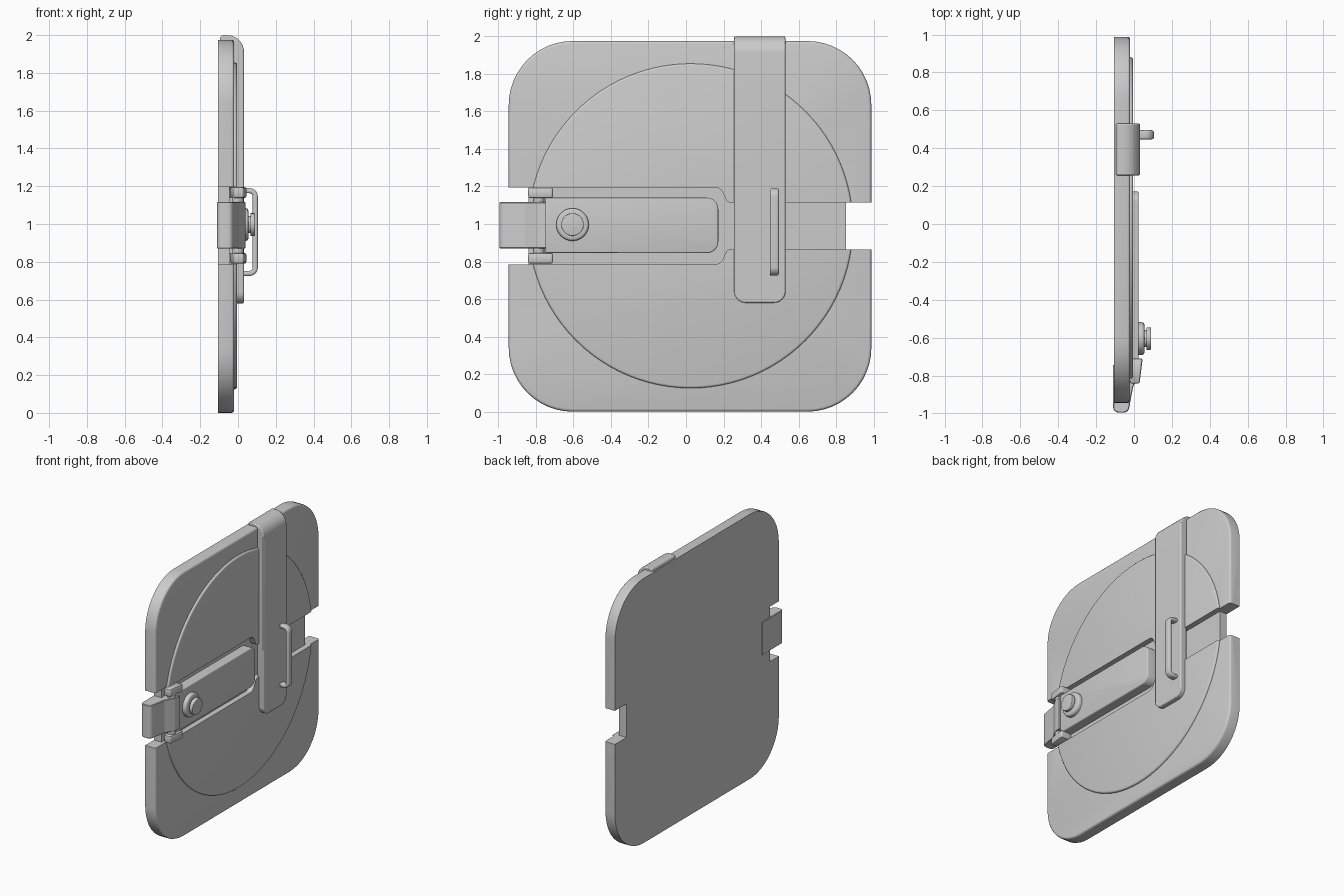
import bpy, bmesh, math
from mathutils import Vector

if "Cube" in bpy.data.objects:
    bpy.data.objects.remove(bpy.data.objects["Cube"])


def rounded(points, n=8):
    """Outline from (u, v, radius) corners."""
    out = []
    for i, (u, v, r) in enumerate(points):
        p = Vector((u, v))
        if r == 0:
            out.append(p)
            continue
        a = (Vector(points[i - 1][:2]) - p).normalized()
        b = (Vector(points[(i + 1) % len(points)][:2]) - p).normalized()
        half = a.angle(b) / 2
        c = p + (a + b).normalized() * (r / math.sin(half))
        s = p + a * (r / math.tan(half)) - c
        e = p + b * (r / math.tan(half)) - c
        turn = math.atan2(s.x * e.y - s.y * e.x, s.dot(e))
        for k in range(n + 1):
            t = turn * k / n
            out.append(c + Vector((s.x * math.cos(t) - s.y * math.sin(t),
                                   s.x * math.sin(t) + s.y * math.cos(t))))
    return out


def rect(u0, u1, v0, v1, r=0, n=8):
    return rounded([(u0, v0, r), (u1, v0, r), (u1, v1, r), (u0, v1, r)], n)


def circle(u, v, r, n=48):
    return [Vector((u + r * math.cos(2 * math.pi * k / n),
                    v + r * math.sin(2 * math.pi * k / n))) for k in range(n)]


def prism(name, outline, lo, hi, axis='x', bevel=0, both=False, segs=3):
    """Extrude an outline along an axis, optionally rounding its cap rims."""
    place = {'x': lambda p, d: (d, p.x, p.y),
             'y': lambda p, d: (p.x, d, p.y),
             'z': lambda p, d: (p.x, p.y, d)}[axis]
    bm = bmesh.new()
    low = [bm.verts.new(place(p, lo)) for p in outline]
    high = [bm.verts.new(place(p, hi)) for p in outline]
    f_low, f_high = bm.faces.new(low), bm.faces.new(high)
    for i in range(len(low)):
        bm.faces.new((low[i - 1], low[i], high[i], high[i - 1]))
    bmesh.ops.recalc_face_normals(bm, faces=bm.faces[:])
    if bevel:
        edges = list(f_high.edges) + (list(f_low.edges) if both else [])
        bmesh.ops.bevel(bm, geom=edges, offset=bevel, segments=segs,
                        profile=0.5, affect='EDGES')
    mesh = bpy.data.meshes.new(name)
    bm.to_mesh(mesh)
    bm.free()
    ob = bpy.data.objects.new(name, mesh)
    bpy.context.collection.objects.link(ob)
    return ob


def activate(ob):
    bpy.ops.object.select_all(action='DESELECT')
    ob.select_set(True)
    bpy.context.view_layer.objects.active = ob


def boolean(ob, cutter, op='DIFFERENCE'):
    activate(ob)
    m = ob.modifiers.new('cut', 'BOOLEAN')
    m.operation, m.object, m.solver = op, cutter, 'EXACT'
    bpy.ops.object.modifier_apply(modifier=m.name)
    bpy.data.objects.remove(cutter)


def soften(ob, width):
    m = ob.modifiers.new('soft_edges', 'BEVEL')
    m.width, m.segments, m.limit_method = width, 2, 'ANGLE'
    m.angle_limit = math.radians(40)


# Door panel and its raised disc, both cut by a stepped channel
plate = prism('door_panel', rect(-0.945, 0.988, 0, 1.975, 0.34, 12),
              -0.105, -0.02, bevel=0.015)
disc = prism('raised_disc', circle(0.025, 0.99, 0.865, 96), -0.03, -0.005, bevel=0.012)
channel = [(-1.2, 1.195, 0), (0.185, 1.195, 0.05), (0.22, 1.115, 0.025), (1.2, 1.115, 0),
           (1.2, 0.865, 0), (0.22, 0.865, 0.025), (0.185, 0.785, 0.05), (-1.2, 0.785, 0)]
for ob in (plate, disc):
    boolean(ob, prism('channel_cutter', rounded(channel), -0.045, 0.2))
# Edge notches that go right through
for y0, y1, z0, z1 in ((-1.2, -0.84, 0.785, 1.195), (0.852, 1.2, 0.865, 1.115)):
    boolean(plate, prism('notch_cutter', rect(y0, y1, z0, z1), -0.2, 0.2))

# Sliding bar in the channel
prism('sliding_bar', rounded([(-0.75, 0.845, 0), (0.172, 0.845, 0.06),
                              (0.172, 1.14, 0.06), (-0.75, 1.14, 0)]),
      -0.05, 0.025, bevel=0.008)

# Round button
for name, r, lo, hi, b in (('button_collar', 0.087, 0.015, 0.055, 0.014),
                           ('button_neck', 0.045, 0.05, 0.07, 0),
                           ('button_cap', 0.06, 0.065, 0.09, 0.005)):
    prism(name, circle(-0.605, 0.997, r), lo, hi, bevel=b)

# Edge clip with hinge lugs and pin
clip = rounded([(-0.11, -0.745, 0), (-0.11, -0.995, 0.028), (-0.03, -0.995, 0.028),
                (-0.005, -0.86, 0.03), (0.033, -0.79, 0.03), (0.04, -0.745, 0)])
prism('edge_clip', clip, 0.87, 1.117, 'z', 0.004, True, 1)
lug = rounded([(-0.045, -0.71, 0.01), (-0.02, -0.842, 0.01),
               (0.029, -0.842, 0.01), (0.046, -0.71, 0.01)], 4)
for name, z0, z1 in (('hinge_lug_lower', 0.79, 0.846), ('hinge_lug_upper', 1.138, 1.195)):
    prism(name, lug, z0, z1, 'z', 0.01, True, 2)
prism('hinge_pin', circle(0.0, -0.785, 0.03, 24), 0.8, 1.185, 'z')

# Strap hooked over the top edge
strap = prism('strap', rounded([(-0.095, 1.95, 0), (-0.095, 2.0, 0.02), (0.032, 2.0, 0.09),
                                (0.032, 0.58, 0), (-0.022, 0.58, 0), (-0.022, 1.95, 0)]),
              0.257, 0.53, 'y')
boolean(strap, prism('strap_trim', rounded([(0.257, 0.58, 0.06), (0.53, 0.58, 0.06),
                                            (0.53, 2.1, 0), (0.257, 2.1, 0)]), -0.3, 0.3),
        'INTERSECT')
soften(strap, 0.007)

# Pull handle on the strap
handle = rounded([(0.02, 0.725, 0), (0.105, 0.725, 0.045), (0.105, 1.19, 0.045),
                  (0.02, 1.19, 0), (0.02, 1.163, 0), (0.078, 1.163, 0.018),
                  (0.078, 0.752, 0.018), (0.02, 0.752, 0)])
prism('pull_handle', handle, 0.447, 0.495, 'y', 0.01, True)

# Smooth shading with sharp edges kept
bpy.ops.object.select_all(action='SELECT')
bpy.context.view_layer.objects.active = plate
bpy.ops.object.shade_smooth_by_angle(angle=math.radians(35))
